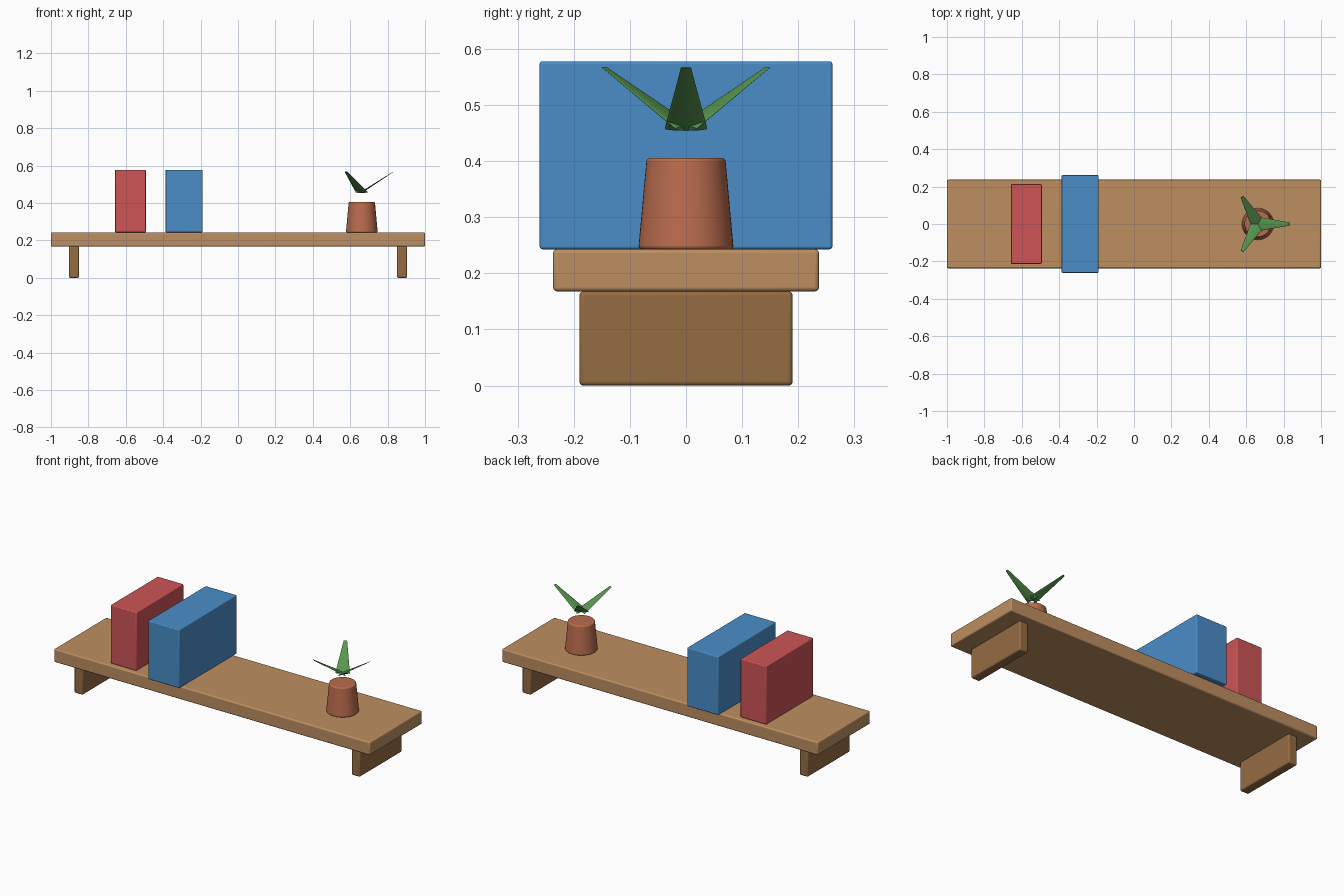
import bpy, math
from mathutils import Matrix

if "Cube" in bpy.data.objects:
    bpy.data.objects.remove(bpy.data.objects["Cube"])


def material(name, rgb):
    m = bpy.data.materials.new(name)
    m.diffuse_color = (*rgb, 1)
    m.use_nodes = True
    m.node_tree.nodes["Principled BSDF"].inputs["Base Color"].default_value = m.diffuse_color
    return m


wood = material("light wood", (0.51, 0.275, 0.12))
dark_wood = material("dark wood", (0.30, 0.15, 0.055))
red = material("red", (0.61, 0.09, 0.095))
blue = material("blue", (0.068, 0.27, 0.58))
clay = material("clay", (0.49, 0.15, 0.075))
green = material("leaf green", (0.10, 0.31, 0.08))


def finish(ob, name, mat, bevel=0.0):
    ob.name = name
    ob.data.materials.append(mat)
    if bevel:
        mod = ob.modifiers.new("bevel", 'BEVEL')
        mod.width, mod.segments = bevel, 3
        mod.limit_method = 'ANGLE'
        mod.angle_limit = math.radians(40)
    bpy.ops.object.shade_smooth_by_angle(angle=math.radians(35))
    return ob


def box(name, mat, x, half_x, half_y, z0, z1, bevel=0.007):
    bpy.ops.mesh.primitive_cube_add(size=2)
    ob = bpy.context.object
    ob.data.transform(Matrix.Translation((x, 0, (z0 + z1) / 2))
                      @ Matrix.Diagonal((half_x, half_y, (z1 - z0) / 2, 1)))
    return finish(ob, name, mat, bevel)


# Board and its two supports
box("shelf_board", wood, 0, 1.0, 0.237, 0.168, 0.243)
for side, s in (("left", -1), ("right", 1)):
    box(side + "_support", dark_wood, s * 0.877, 0.0265, 0.19, 0.0, 0.168)

# Books
box("red_book", red, -0.575, 0.082, 0.213, 0.243, 0.578, 0.005)
box("blue_book", blue, -0.288, 0.099, 0.261, 0.243, 0.578, 0.005)

# Plant pot
PX = 0.662
bpy.ops.mesh.primitive_cone_add(vertices=48, radius1=0.085, radius2=0.07,
                                depth=0.163, location=(PX, 0, 0.3245))
finish(bpy.context.object, "plant_pot", clay, 0.006)

# Three flattened, tapered leaves fanning out above the pot
for i in range(3):
    bpy.ops.mesh.primitive_cone_add(vertices=24, radius1=0.038, radius2=0.009, depth=0.2)
    ob = bpy.context.object
    ob.data.transform(Matrix.Translation((PX, 0, 0.458))
                      @ Matrix.Rotation(i * math.tau / 3, 4, 'Z')
                      @ Matrix.Rotation(math.radians(57), 4, 'Y')
                      @ Matrix.Diagonal((0.12, 1, 1, 1))
                      @ Matrix.Translation((0, 0, 0.1)))
    finish(ob, f"leaf_{i + 1}", green)
